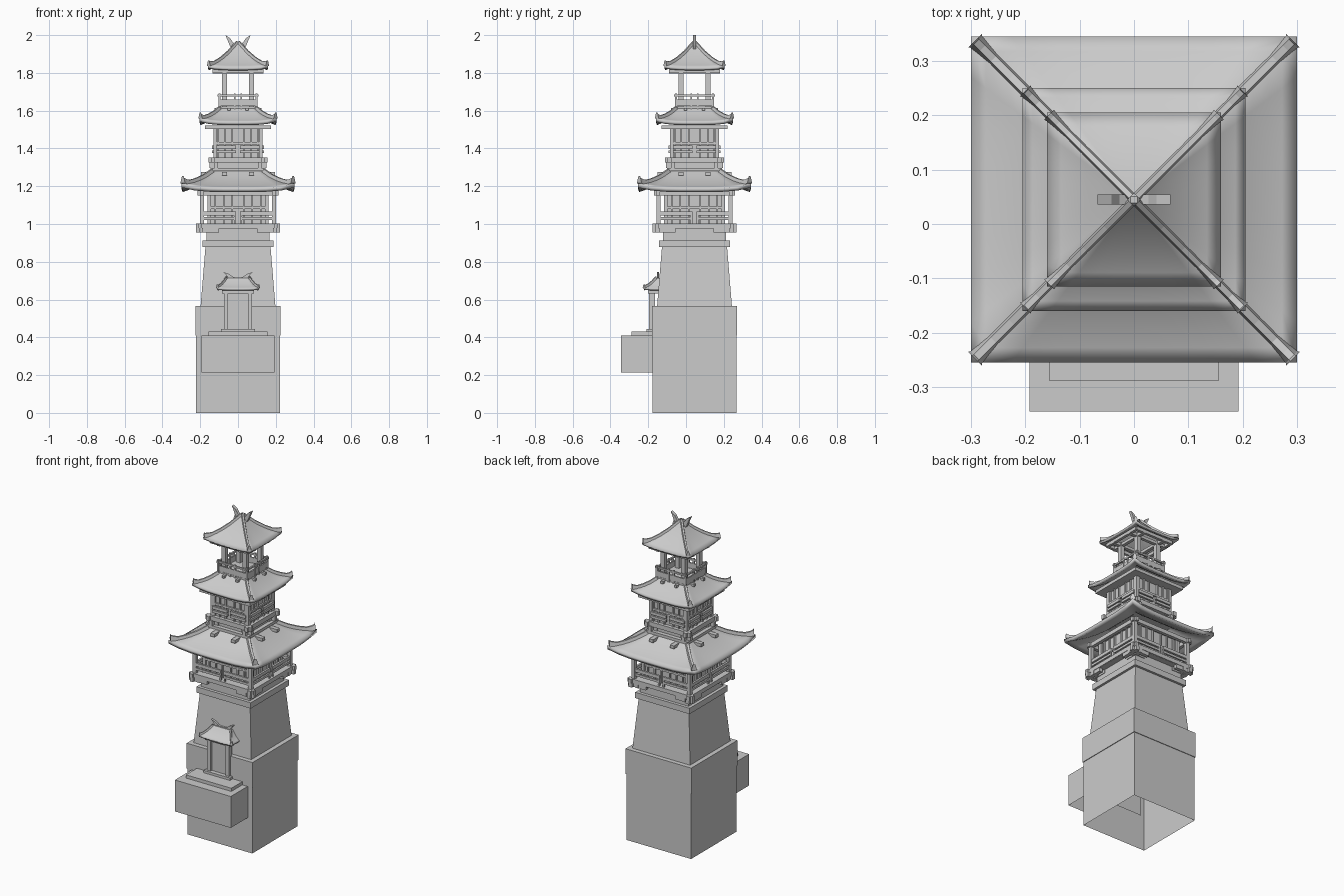
import bpy, bmesh, math
from mathutils import Matrix, Vector

if "Cube" in bpy.data.objects:
    bpy.data.objects.remove(bpy.data.objects["Cube"])

CY = 0.045  # tower axis in y


def finish(name, bm, y=CY):
    me = bpy.data.meshes.new(name)
    bm.to_mesh(me)
    bm.free()
    ob = bpy.data.objects.new(name, me)
    ob.location.y = y
    bpy.context.collection.objects.link(ob)
    return ob


def box(bm, x0, x1, y0, y1, z0, z1, taper=1.0, bottom=True):
    c = [(x0, y0), (x1, y0), (x1, y1), (x0, y1)]
    lo = [bm.verts.new((x, y, z0)) for x, y in c]
    hi = [bm.verts.new((x * taper, y * taper, z1)) for x, y in c]
    for i in range(4):
        j = (i + 1) % 4
        bm.faces.new((lo[i], lo[j], hi[j], hi[i]))
    bm.faces.new(hi)
    if bottom:
        bm.faces.new(lo[::-1])


def block(name, h, z0, z1, taper=1.0, bottom=True):
    bm = bmesh.new()
    box(bm, -h, h, -h, h, z0, z1, taper, bottom)
    return finish(name, bm)


def four(name, parts):
    """Boxes described for the front side, repeated on all four sides."""
    bm = bmesh.new()
    for k in range(4):
        n = len(bm.verts)
        for p in parts:
            box(bm, *p)
        bm.verts.ensure_lookup_table()
        bmesh.ops.rotate(bm, verts=bm.verts[n:], matrix=Matrix.Rotation(k * math.pi / 2, 3, 'Z'))
    return finish(name, bm)


def mir(*parts):
    return [q for p in parts for q in (p, (-p[1], -p[0]) + tuple(p[2:]))]


def roof(name, hx, hy, tx, ty, z0, z1, lift, th, w, h, curl, y=CY):
    N, R = 8, 6

    def size(t):
        return hx + (tx - hx) * t, hy + (ty - hy) * t

    def height(t, u):
        return z0 + (z1 - z0) * (0.55 * t + 0.45 * t * t) + lift * abs(u) ** 4 * (1 - t) ** 2
    # curved tile surface
    bm = bmesh.new()
    rings = []
    for r in range(R + 1):
        t = r / R
        a, b = size(t)
        ring = []
        for s in range(4):
            for i in range(N):
                u = -1 + 2 * i / N
                px, py = [(u, -1), (1, u), (-u, 1), (-1, -u)][s]
                ring.append(bm.verts.new((px * a, py * b, height(t, u))))
        rings.append(ring)
    M = 4 * N
    for A, B in zip(rings, rings[1:]):
        for i in range(M):
            j = (i + 1) % M
            bm.faces.new((A[i], A[j], B[j], B[i]))
    for f in bm.faces:
        f.smooth = True
    bm.faces.new(rings[-1])
    ob = finish(name, bm, y)
    m = ob.modifiers.new("thickness", 'SOLIDIFY')
    m.thickness = th
    m.offset = -1
    # hip ridges with upturned flared ends
    bm = bmesh.new()
    for sx in (-1, 1):
        for sy in (-1, 1):
            side = Vector((-sy, sx, 0)).normalized()
            prev = None
            for t in (0.0, 0.06, 0.13, 0.25, 0.45, 0.7, 1.0):
                a, b = size(t)
                e = max(0, 1 - t / 0.25) ** 1.5
                k = 1 - 0.025 * (t == 0)
                p = Vector((sx * a * k, sy * b * k, height(t, 1)))
                wb = w * (1 + 0.6 * e)
                up = Vector((0, 0, h + curl * e))
                dn = Vector((0, 0, -0.006 + curl * 0.3 * e))
                cur = [bm.verts.new(v) for v in (p - side * wb + dn, p + side * wb + dn,
                                                 p + side * w * 0.6 + up, p - side * w * 0.6 + up)]
                if prev:
                    for i in range(4):
                        j = (i + 1) % 4
                        bm.faces.new((prev[i], prev[j], cur[j], cur[i]))
                else:
                    bm.faces.new(cur)
                prev = cur
            bm.faces.new(prev)
    bmesh.ops.recalc_face_normals(bm, faces=bm.faces)
    finish(name + "_hips", bm, y)


def horns(name, w, z0, z1, d, y):
    """Forked ridge ornament: flat outline extruded in y."""
    H = z1 - z0
    half = [(0.45, 0), (0.65, 0.3), (0.8, 0.62), (1, 1), (0.62, 0.8), (0.4, 0.52), (0.2, 0.42)]
    pts = [(w * x, z0 + H * z) for x, z in half]
    pts += [(-x, z) for x, z in pts[::-1]]
    bm = bmesh.new()
    f = bm.faces.new([bm.verts.new((x, -d / 2, z)) for x, z in pts])
    g = bmesh.ops.extrude_face_region(bm, geom=[f])
    bmesh.ops.translate(bm, vec=(0, d, 0), verts=[v for v in g['geom'] if isinstance(v, bmesh.types.BMVert)])
    bmesh.ops.recalc_face_normals(bm, faces=bm.faces)
    finish(name, bm, y)


def storey(name, h, z0, z1, xs):
    """Enclosed room: recessed wall, corner pillars, lintel, mullions."""
    block(name + "_wall", h - 0.012, z0, z1)
    parts = mir((h - 0.02, h, -h, -h + 0.02, z0, z1))
    parts += [(-h, h, -h, -h + 0.013, z1 - 0.018, z1)]
    parts += mir(*[(x - 0.004, x + 0.004, -h + 0.002, -h + 0.013, z0, z1) for x in xs])
    zm = z0 + (z1 - z0) * 0.45
    parts += [(-h, h, -h + 0.002, -h + 0.013, zm - 0.006, zm + 0.006)]
    four(name + "_frame", parts)


# plinth and tapered shaft
block("plinth_lower", 0.222, 0, 0.41, bottom=False)
block("plinth_upper", 0.226, 0.41, 0.567)
block("shaft", 0.198, 0.565, 0.88, 0.87)
block("shaft_cornice", 0.187, 0.877, 0.913)
block("shaft_neck", 0.168, 0.913, 0.98)

# first floor deck with corner brackets and crossing beams
block("deck_1", 0.205, 0.977, 1.0)
four("deck_1_brackets", mir((0.15, 0.172, -0.21, -0.1, 0.955, 0.98), (0.185, 0.207, -0.222, -0.1, 0.955, 0.98))
     + [(-0.222, 0.222, -0.21, -0.19, 0.978, 1.003)])
storey("room_1", 0.162, 1.0, 1.19, (0.03, 0.075, 0.12))
four("gallery_1", mir((0.18, 0.202, -0.202, -0.18, 1.0, 1.17),
                      (0.01, 0.19, -0.2, -0.19, 1.022, 1.036), (0.01, 0.19, -0.2, -0.188, 1.046, 1.066),
                      (0.01, 0.02, -0.199, -0.19, 1.0, 1.06))
     + [(-0.215, 0.215, -0.202, -0.182, 1.15, 1.175)])
roof("roof_1", 0.3, 0.3, 0.135, 0.135, 1.19, 1.28, 0.025, 0.022, 0.011, 0.014, 0.024)
four("roof_1_beam_ends", mir((0.058, 0.085, -0.195, -0.12, 1.257, 1.276)))

# second floor
block("neck_2", 0.118, 1.26, 1.33)
four("deck_2_brackets", [(-0.145, 0.145, -0.145, -0.12, 1.28, 1.297)]
     + mir((0.105, 0.125, -0.15, -0.08, 1.297, 1.328)))
block("deck_2", 0.14, 1.326, 1.352)
four("deck_2_beams", [(-0.157, 0.157, -0.142, -0.122, 1.325, 1.353)])
storey("room_2", 0.13, 1.352, 1.52, (0.03, 0.07, 0.105))
four("rails_2", mir((0.01, 0.115, -0.138, -0.126, 1.375, 1.39), (0.01, 0.115, -0.138, -0.126, 1.397, 1.415)))
four("eave_beams_2", [(-0.175, 0.175, -0.175, -0.12, 1.502, 1.522)])
roof("roof_2", 0.205, 0.205, 0.095, 0.095, 1.54, 1.615, 0.02, 0.018, 0.009, 0.012, 0.018)
four("roof_2_beam_ends", mir((0.04, 0.055, -0.125, -0.08, 1.6, 1.615)))

# open belvedere
block("deck_3", 0.098, 1.605, 1.622)
four("railing_3", mir((0.092, 0.104, -0.104, -0.092, 1.605, 1.692), (0.012, 0.022, -0.103, -0.093, 1.61, 1.69))
     + [(-0.104, 0.104, -0.102, -0.094, 1.625, 1.658), (-0.108, 0.108, -0.103, -0.093, 1.675, 1.685)])
four("columns_3", mir((0.058, 0.085, -0.085, -0.058, 1.61, 1.82))[:1])
four("eave_beams_3", [(-0.135, 0.135, -0.082, -0.062, 1.797, 1.815), (-0.13, 0.13, -0.135, -0.118, 1.8, 1.82)])
roof("roof_3", 0.16, 0.16, 0.006, 0.006, 1.826, 1.96, 0.012, 0.014, 0.008, 0.01, 0.017)
horns("finial", 0.067, 1.92, 2.0, 0.018, CY)

# front terrace with steps
bm = bmesh.new()
box(bm, -0.192, 0.192, -0.345, -0.17, 0.215, 0.41, 1, False)
finish("terrace", bm, 0)
bm = bmesh.new()
box(bm, -0.156, 0.156, -0.288, -0.17, 0.41, 0.43)
box(bm, -0.09, 0.09, -0.208, -0.17, 0.43, 0.445)
finish("terrace_steps", bm, 0)

# entrance shrine
bm = bmesh.new()
for p in mir((0.052, 0.075, -0.195, -0.165, 0.44, 0.66)):
    box(bm, *p)
box(bm, -0.055, 0.055, -0.182, -0.165, 0.44, 0.65)
box(bm, -0.085, 0.085, -0.2, -0.12, 0.632, 0.655)
finish("entrance_frame", bm, 0)
roof("entrance_roof", 0.113, 0.077, 0.062, 0.012, 0.658, 0.715, 0.006, 0.012, 0.006, 0.008, 0.008, -0.148)
horns("entrance_finial", 0.076, 0.697, 0.745, 0.012, -0.148)
